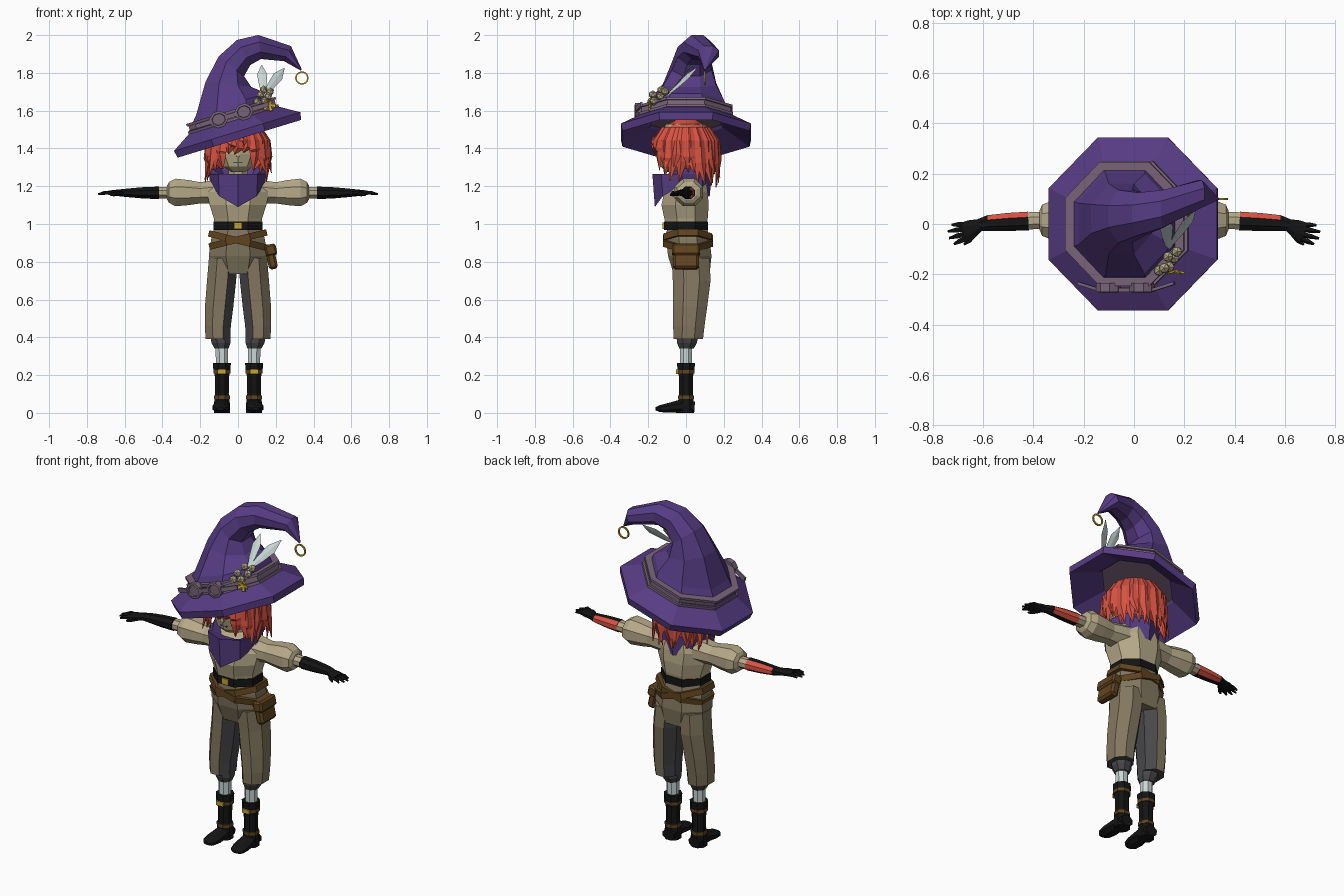
import bpy, bmesh, math, random
from mathutils import Vector, Matrix

if "Cube" in bpy.data.objects:
    bpy.data.objects.remove(bpy.data.objects["Cube"])

random.seed(4)
X, Y, Z = Vector((1, 0, 0)), Vector((0, 1, 0)), Vector((0, 0, 1))


def material(name, col):
    m = bpy.data.materials.new(name)
    m.diffuse_color = (*col, 1)
    m.use_nodes = True
    m.node_tree.nodes["Principled BSDF"].inputs["Base Color"].default_value = m.diffuse_color
    return m


PURPLE = material("purple cloth", (0.095, 0.045, 0.23))
CREAM = material("cream", (0.47, 0.40, 0.25))
KHAKI = material("khaki cloth", (0.23, 0.185, 0.115))
GREY = material("dark grey cloth", (0.065, 0.065, 0.07))
BLACK = material("black leather", (0.007, 0.007, 0.007))
RED = material("red", (0.68, 0.085, 0.055))
BROWN = material("brown leather", (0.12, 0.058, 0.014))
MAUVE = material("mauve band", (0.19, 0.125, 0.19))
PALE = material("pale grey", (0.58, 0.68, 0.66))
GOLD = material("gold", (0.55, 0.38, 0.03))


def tube(bm, path, n=8, up=Y, dirs=None, rot=0.5, cap=(True, True)):
    """Loft rings (x, y, z, ra, rb) along a path; radii reach the flat sides."""
    pts = [Vector(p[:3]) for p in path]
    k = 1 / math.cos(math.pi / n) if rot else 1
    rings = []
    for i, p in enumerate(path):
        if dirs:
            t = (dirs[i] if isinstance(dirs, list) else dirs).normalized()
        else:
            t = (pts[min(i + 1, len(pts) - 1)] - pts[max(i - 1, 0)]).normalized()
        a = up.cross(t).normalized()
        b = t.cross(a)
        angs = [2 * math.pi * (j + rot) / n for j in range(n)]
        rings.append([bm.verts.new(pts[i] + a * (p[3] * k * math.cos(q)) + b * (p[4] * k * math.sin(q)))
                      for q in angs])
    for r0, r1 in zip(rings, rings[1:]):
        for j in range(n):
            bm.faces.new((r0[j], r0[(j + 1) % n], r1[(j + 1) % n], r1[j]))
    if cap[0]:
        bm.faces.new(rings[0])
    if cap[1]:
        bm.faces.new(rings[-1])
    return rings


def finish(bm, name, mats, rule=None):
    bmesh.ops.recalc_face_normals(bm, faces=bm.faces)
    bm.normal_update()
    if rule:
        for f in bm.faces:
            f.material_index = rule(f.calc_center_median(), f.normal)
    me = bpy.data.meshes.new(name)
    bm.to_mesh(me)
    bm.free()
    ob = bpy.data.objects.new(name, me)
    for m in mats:
        me.materials.append(m)
    bpy.context.collection.objects.link(ob)
    return ob


def part(name, mat, path, rule=None, **kw):
    bm = bmesh.new()
    tube(bm, path, **kw)
    return finish(bm, name, mat if isinstance(mat, list) else [mat], rule)


def box(name, mat, loc, size, ry=0, bevel=0.0):
    bm = bmesh.new()
    bmesh.ops.create_cube(bm, size=1)
    bmesh.ops.scale(bm, vec=size, verts=bm.verts)
    if bevel:
        bmesh.ops.bevel(bm, geom=bm.edges[:], offset=bevel, segments=1, affect='EDGES')
    bm.transform(Matrix.Translation(loc) @ Matrix.Rotation(ry, 4, 'Y'))
    return finish(bm, name, [mat])


def tilt(deg):
    return Vector((math.sin(math.radians(deg)), 0, math.cos(math.radians(deg))))


def band(name, mat, c, rx, ry, h, deg=0.0, n=8):
    d = tilt(deg)
    lo, hi = Vector(c) - d * h / 2, Vector(c) + d * h / 2
    return part(name, mat, [(*lo, rx, ry), (*hi, rx, ry)], dirs=d, n=n)


# Hat brim, tilted octagon with a hollow underside
HAT = Matrix.Translation((0, 0, 1.475)) @ Matrix.Rotation(math.radians(-17), 4, 'Y')
brim = part("hat_brim", PURPLE, [(0, 0, z, r, r * 0.985) for r, z in
            [(.15, .13), (.2, .06), (.342, -.025), (.35, .015), (.235, .085), (.19, .14)]], dirs=Z)
brim.matrix_world = HAT
# Hat crown bending over to a drooping tip
part("hat_crown", PURPLE, [
    (-.042, 0, 1.55, .232, .232), (-.035, 0, 1.635, .195, .2), (-.05, .02, 1.74, .122, .14),
    (-.035, .03, 1.835, .085, .105), (.03, .04, 1.908, .075, .085), (.115, .06, 1.937, .064, .075),
    (.262, .12, 1.902, .044, .055), (.335, .1, 1.815, .004, .004)],
    dirs=[tilt(a) for a in (-17, -17, 7, 38, 62, 84, 115, 140)])
# Hat band in three steps
for nm, z, h, r in [("hat_band", .103, .055, .238), ("hat_band_lower_trim", .083, .014, .25),
                    ("hat_band_upper_trim", .125, .014, .247)]:
    ob = band(nm, MAUVE, (0, 0, z), r, r, h)
    ob.matrix_world = HAT
# Goggles on the front of the band
bm = bmesh.new()
for x in (-.075, .065):
    tube(bm, [(x, -.235, .105, .046, .042), (x, -.27, .105, .046, .042), (x, -.272, .105, .034, .03),
              (x, -.262, .105, .032, .028)], up=Z, dirs=-Y)
tube(bm, [(-.04, -.262, .105, .008, .012), (.03, -.262, .105, .008, .012)], n=4, up=Z)
for s in (1, -1):
    tube(bm, [(s * .11, -.262, .105, .006, .012), (s * .2, -.235, .105, .006, .012)], n=4, up=Z)
finish(bm, "goggles", [MAUVE]).matrix_world = HAT

# Feathers, berries and gold sprig at the side of the hat
bm = bmesh.new()
for tip in [(.245, .055, 1.825), (.125, .03, 1.84)]:
    a, b = Vector((.135, -.1, 1.68)), Vector(tip)
    tube(bm, [(*a.lerp(b, t), w, .003) for t, w in [(0, .006), (.35, .02), (.7, .027), (1, .002)]],
         n=4, up=Y, rot=0)
finish(bm, "feathers", [PALE])
bm = bmesh.new()
for c in [(.1, -.185, 1.645), (.14, -.17, 1.65), (.12, -.175, 1.685), (.16, -.135, 1.675),
          (.135, -.13, 1.71), (.17, -.11, 1.70)]:
    bmesh.ops.create_icosphere(bm, subdivisions=1, radius=.023, matrix=Matrix.Translation(c))
finish(bm, "berries", [CREAM])
bm = bmesh.new()
for i in range(5):
    a = i * math.tau / 5
    tube(bm, [(.165, -.185, 1.63, .005, .004),
              (.165 + .035 * math.cos(a), -.195, 1.625 + .028 * math.sin(a), .009, .004)], n=4, up=Y)
finish(bm, "gold_sprig", [GOLD])
# Gold ring hanging from the hat tip
bm = bmesh.new()
rg = [(.338 + .032 * math.cos(a), .1, 1.773 + .032 * math.sin(a)) for a in
      [i * math.tau / 12 for i in range(13)]]
tube(bm, [(*p, .004, .004) for p in rg], n=4,
     dirs=[Vector((-math.sin(i * math.tau / 12), 0, math.cos(i * math.tau / 12))) for i in range(13)])
finish(bm, "hat_ring", [GOLD])

# Head, neck, nose and mouth
part("head", CREAM, [(0, -.06, 1.275, .035, .04), (0, -.045, 1.305, .08, .085), (0, -.025, 1.37, .115, .118),
                     (0, -.01, 1.45, .125, .13), (0, 0, 1.53, .09, .1)], n=10, dirs=Z)
part("neck", CREAM, [(0, 0, 1.2, .05, .05), (0, -.01, 1.33, .05, .05)], dirs=Z)
part("nose", CREAM, [(0, -.14, 1.355, .012, .014), (0, -.142, 1.4, .004, .004)], n=4, dirs=Z)
box("mouth", GREY, (0, -.134, 1.325), (.045, .008, .005))

# Hair cap with open face, plus pointed locks all around
bm = bmesh.new()
bmesh.ops.create_uvsphere(bm, u_segments=14, v_segments=9, radius=1)
bm.transform(Matrix.Translation((0, 0, 1.41)) @ Matrix.Diagonal((.152, .158, .15, 1)))
drop = [f for f in bm.faces if f.calc_center_median().z < 1.29 or
        (f.calc_center_median().y < -.04 and f.calc_center_median().z < 1.44)]
bmesh.ops.delete(bm, geom=drop, context='FACES')
for layer, count in [(0, 22), (1, 17)]:
    for i in range(count):
        a = math.tau * (i + .5 * layer) / count
        front = abs((a + math.pi) % math.tau - math.pi) / math.pi
        low = 1.385 if front < .12 else 1.31 if front < .27 else 1.245 if front < .6 else 1.195
        low += random.uniform(-.03, .03) + .04 * layer
        flare = random.uniform(.96, 1.2) if front > .2 else 1.0
        tw = a + random.uniform(-.15, .15)
        rad = Vector((math.sin(a), -math.cos(a), 0))

        def at(r, z, q):
            return (.157 * r * math.sin(q), -.163 * r * math.cos(q), z)
        tube(bm, [(*at(.75, 1.51, a), .028, .008), (*at(1.02, 1.44, a), .034, .013),
                  (*at(1.04 + .04 * layer, (1.44 + low) / 2, a), .03, .013), (*at(flare, low, tw), .002, .002)],
             n=4, up=rad, rot=0)
finish(bm, "hair", [RED])

# Neck scarf with a pointed front and back
bm = bmesh.new()
rings = tube(bm, [(0, -.01, 1.235, .085, .085), (0, -.02, 1.3, .135, .125), (0, -.02, 1.265, .148, .158),
                  (0, -.02, 1.2, .14, .145)], rot=0, dirs=Z, cap=(True, False))
for v in rings[1]:
    v.co.z -= .05 * max(0, -v.co.y / .14)
for v in rings[3]:
    yy = (v.co.y + .02) / .145
    v.co.z = 1.205 - (.115 * yy * yy if yy < 0 else .06 * yy)
finish(bm, "scarf", [PURPLE])

# Shirt body
part("shirt", CREAM, [(0, 0, .98, .12, .105), (0, 0, 1.03, .128, .115), (0, -.005, 1.1, .15, .125),
                      (0, 0, 1.17, .165, .115), (0, .01, 1.23, .13, .095), (0, .01, 1.26, .07, .06)], dirs=Z)
for s, side in [(1, "left"), (-1, "right")]:
    # Puffed sleeve with gathered cuff
    part(side + "_sleeve", CREAM, [(s * x, .015, z, ry, rz) for x, z, ry, rz in
         [(.1, 1.17, .075, .065), (.2, 1.165, .062, .056), (.26, 1.166, .07, .066), (.33, 1.167, .076, .073),
          (.365, 1.167, .062, .055), (.375, 1.167, .04, .038)]], up=Z)
    # Bare arm, then long glove with a red panel on the rear
    part(side + "_arm", CREAM, [(s * .35, .015, 1.165, .034, .03), (s * .435, .012, 1.165, .034, .03)], up=Z)
    part(side + "_glove", [BLACK, RED], [(s * x, y, 1.165, ry, rz) for x, y, ry, rz in
         [(.42, .012, .037, .033), (.5, .008, .036, .03), (.58, .003, .032, .023), (.615, -.005, .025, .019),
          (.645, -.02, .037, .016), (.68, -.03, .036, .012)]],
         rule=lambda c, n: int(n.y > .5 and abs(c.x) < .6), up=Z)
    bm = bmesh.new()
    for y0, x1, y1 in [(-.058, .715, -.08), (-.04, .735, -.057), (-.02, .74, -.03), (-.002, .725, -.004)]:
        tube(bm, [(s * .665, y0, 1.163, .009, .008), (s * (x1 + .67) / 2, (y0 + y1) / 2, 1.166, .009, .008),
                  (s * x1, y1, 1.158, .004, .004)], n=5, up=Z)
    tube(bm, [(s * .63, -.035, 1.16, .01, .009), (s * .655, -.065, 1.157, .01, .009),
              (s * .675, -.082, 1.153, .004, .004)], n=5, up=Z)
    finish(bm, side + "_fingers", [BLACK])

    # Trouser leg with dark inner panels and dark cuff
    part(side + "_trouser_leg", [KHAKI, GREY], [(s * x, y, z, rx, ry) for x, y, z, rx, ry in
         [(.078, .025, .82, .076, .1), (.087, .03, .7, .077, .1), (.1, .022, .56, .075, .09),
          (.107, .015, .46, .069, .083), (.106, .012, .39, .065, .078)]],
         rule=lambda c, n, s=s: int(n.x * s < -.4 or n.z < -.7), dirs=Z)
    part(side + "_trouser_cuff", GREY, [(s * .095, .008, .42, .055, .06), (s * .09, .005, .37, .05, .052),
                                        (s * .087, .003, .34, .037, .038)], dirs=Z)
    # Sock and boot
    part(side + "_sock", PALE, [(s * .086, 0, .36, .033, .033), (s * .085, 0, .2, .031, .031)], dirs=Z)
    part(side + "_boot_shaft", BLACK, [(s * .085, 0, z, r, r) for z, r in
         [(.265, .047), (.235, .046), (.19, .037), (.1, .036), (.05, .042), (0, .042)]], dirs=Z)
    part(side + "_boot_foot", BLACK, [(s * x, y, z, rx, rz) for x, y, z, rx, rz in
         [(.085, .045, .03, .036, .03), (.086, -.03, .035, .04, .035), (.09, -.1, .026, .045, .024),
          (.093, -.14, .022, .038, .018), (.094, -.16, .022, .018, .008)]], up=Z)
    for nm, z, r in [("_upper_strap", .217, .046), ("_ankle_strap", .083, .042)]:
        band(side + nm, BROWN, (s * .085, 0, z), r, r, .018)
    box(side + "_boot_buckle", GOLD, (s * .085, -.046, .217), (.045, .014, .024))

# Trouser seat
part("trouser_seat", KHAKI, [(0, .005, .99, .122, .105), (0, .01, .92, .142, .115), (0, .02, .83, .155, .115),
                             (0, .03, .735, .12, .095)], dirs=Z)
# Waist belt, buckle and two crossed hip belts
band("waist_belt", BLACK, (0, 0, .99), .129, .117, .045)
box("waist_buckle", GOLD, (0, -.118, .99), (.042, .014, .034))
band("hip_belt_a", BROWN, (0, .01, .918), .157, .128, .034, -14)
band("hip_belt_b", BROWN, (0, .01, .912), .16, .132, .034, 14)
# Belt pouch with flap
box("pouch", BROWN, (.176, 0, .825), (.048, .135, .13), math.radians(-12), .012)
box("pouch_flap", BROWN, (.174, 0, .862), (.06, .146, .062), math.radians(-12), .01)
